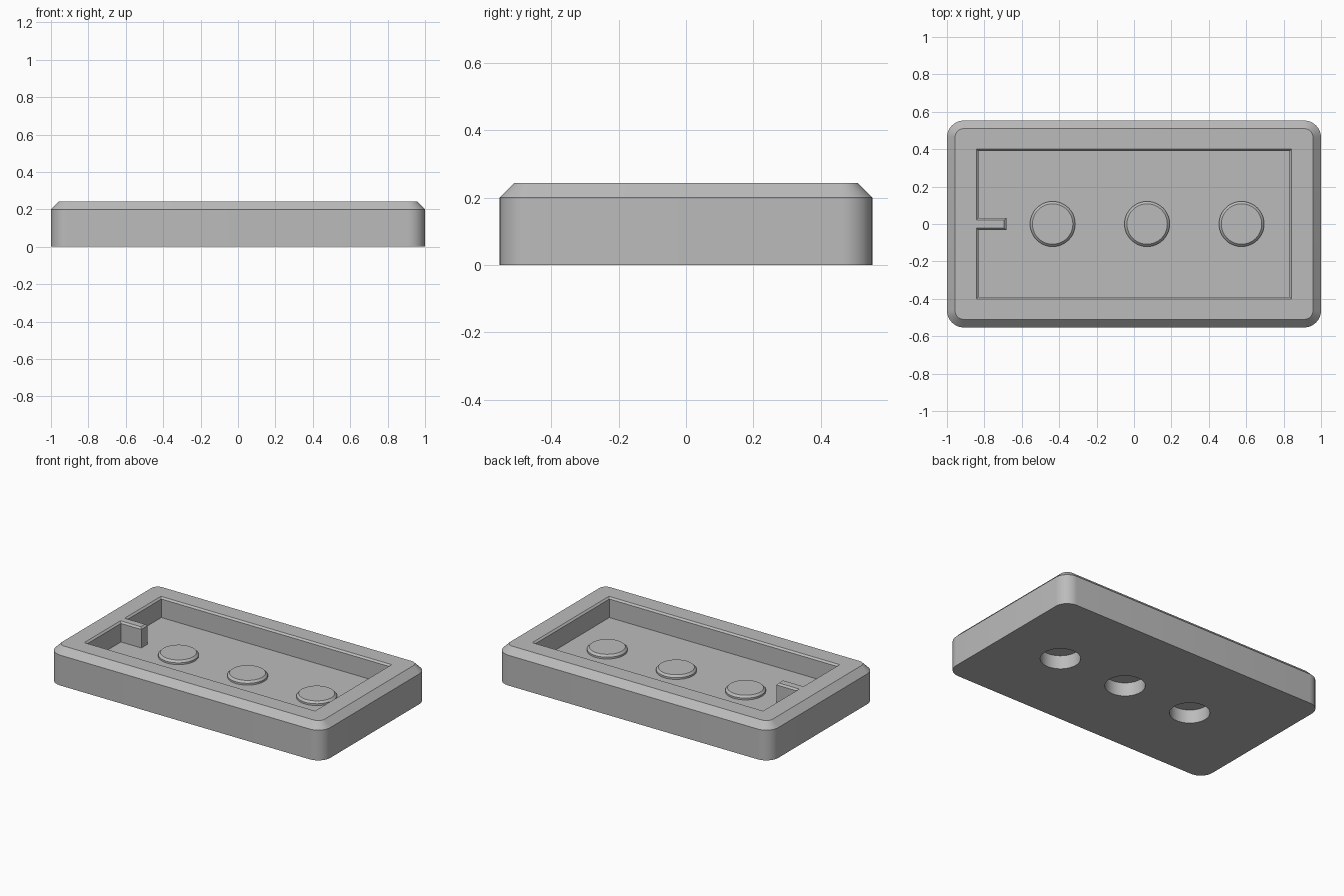
import bpy, bmesh, math

cube = bpy.data.objects.get("Cube")
if cube:
    bpy.data.objects.remove(cube, do_unlink=True)

HEIGHT, EDGE, FLOOR = 0.243, 0.2, 0.11
CHAMFER = 0.011

grey = bpy.data.materials.new("plain grey")
grey.use_nodes = True
COLOUR = (0.5, 0.5, 0.5, 1)
grey.diffuse_color = COLOUR
grey.node_tree.nodes["Principled BSDF"].inputs["Base Color"].default_value = COLOUR


def loft(name, rings):
    """Closed solid through a stack of (outline, z) rings."""
    bm = bmesh.new()
    loops = [[bm.verts.new((x, y, z)) for x, y in pts] for pts, z in rings]
    for low, high in zip(loops, loops[1:]):
        for i in range(len(low)):
            j = (i + 1) % len(low)
            bm.faces.new((low[i], low[j], high[j], high[i]))
    bm.faces.new(loops[0][::-1])
    bm.faces.new(loops[-1])
    bmesh.ops.recalc_face_normals(bm, faces=bm.faces)
    mesh = bpy.data.meshes.new(name)
    bm.to_mesh(mesh)
    bm.free()
    mesh.materials.append(grey)
    obj = bpy.data.objects.new(name, mesh)
    bpy.context.collection.objects.link(obj)
    return obj


def rounded_rect(hx, hy, r, steps=10):
    pts = []
    for k, (sx, sy) in enumerate(((1, 1), (-1, 1), (-1, -1), (1, -1))):
        for i in range(steps + 1):
            a = math.radians(90 * (k + i / steps))
            pts.append((sx * (hx - r) + r * math.cos(a), sy * (hy - r) + r * math.sin(a)))
    return pts


def circle(cx, r, n=48):
    return [(cx + r * math.cos(math.tau * i / n), r * math.sin(math.tau * i / n)) for i in range(n)]


def pocket_outline(o):
    """Rectangle with a tab reaching in from the -x wall, grown by o."""
    wall, side, tip, tab = 0.832 + o, 0.389 + o, -0.683 - o, 0.033 - o
    return [(wall, -side), (wall, side), (-wall, side), (-wall, tab),
            (tip, tab), (tip, -tab), (-wall, -tab), (-wall, -side)]


def combine(target, tool, operation):
    mod = target.modifiers.new(operation.lower(), "BOOLEAN")
    mod.operation, mod.object, mod.solver = operation, tool, "EXACT"
    bpy.context.view_layer.objects.active = target
    bpy.ops.object.modifier_apply(modifier=mod.name)
    bpy.data.objects.remove(tool, do_unlink=True)


# Tray body with rounded corners and a chamfered top edge
slope = HEIGHT - EDGE
base = rounded_rect(1, 0.553, 0.09)
top = rounded_rect(1 - slope, 0.553 - slope, 0.09 - slope)
tray = loft("tray", [(base, 0), (base, EDGE), (top, HEIGHT)])

# Recess with a chamfered rim and a tab
pocket = loft("pocket_cutter", [(pocket_outline(0), FLOOR),
                                (pocket_outline(0), HEIGHT - CHAMFER),
                                (pocket_outline(2 * CHAMFER), HEIGHT + CHAMFER)])
combine(tray, pocket, "DIFFERENCE")

# Raised round bosses on the floor, with blind holes underneath
for i in range(3):
    x = -0.435 + 0.505 * i
    boss = loft("boss", [(circle(x, 0.121), FLOOR - 0.01), (circle(x, 0.121), FLOOR + 0.012),
                         (circle(x, 0.108), FLOOR + 0.025)])
    combine(tray, boss, "UNION")
    hole = loft("hole_cutter", [(circle(x, 0.121), -0.05), (circle(x, 0.121), 0.09)])
    combine(tray, hole, "DIFFERENCE")

bpy.ops.object.select_all(action="DESELECT")
tray.select_set(True)
bpy.context.view_layer.objects.active = tray
bpy.ops.object.shade_smooth_by_angle(angle=math.radians(30))
